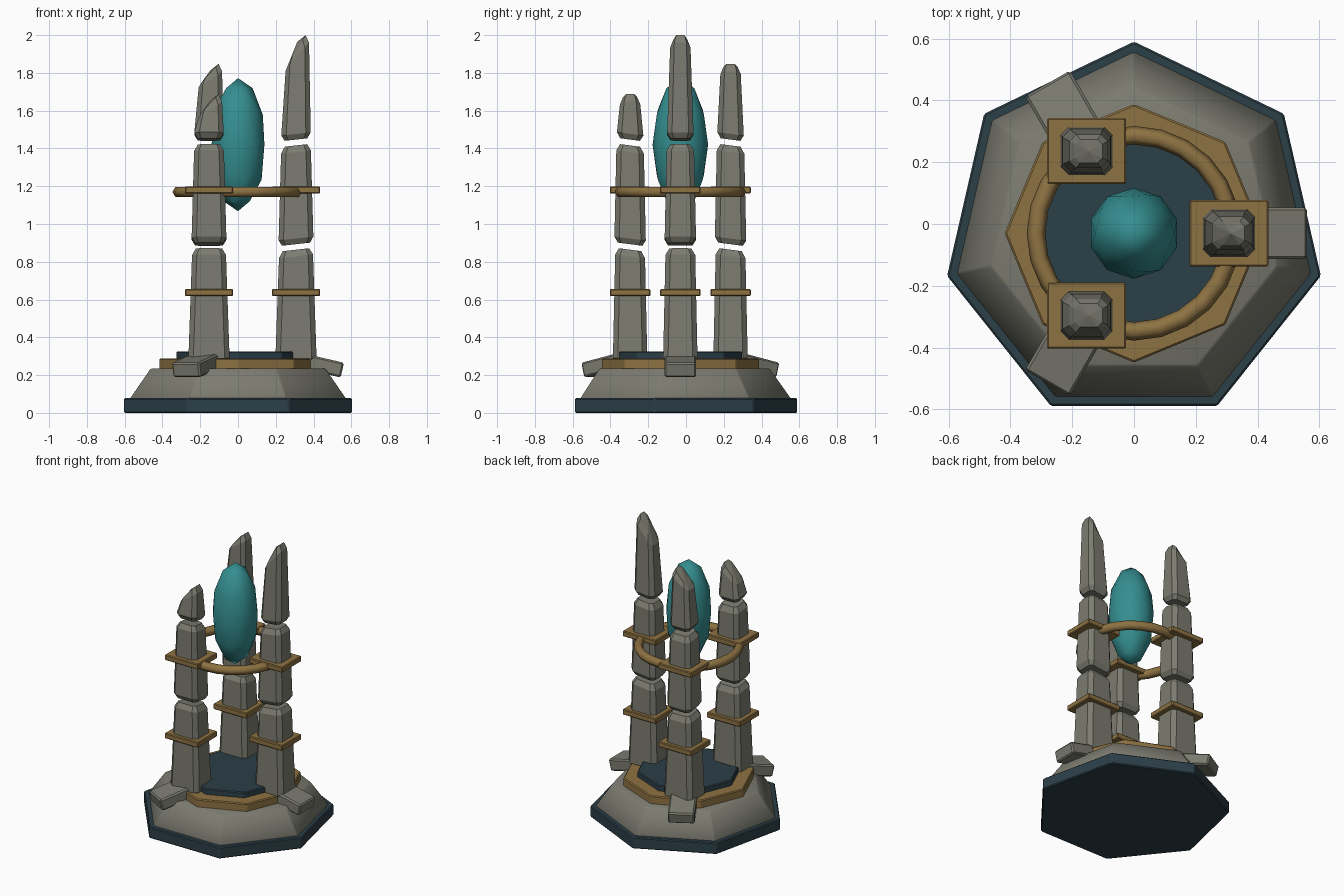
import bpy, bmesh, math
from mathutils import Matrix, Vector

if "Cube" in bpy.data.objects:
    bpy.data.objects.remove(bpy.data.objects["Cube"])

CY = -0.03  # centre of the layout in y


def material(name, rgb):
    m = bpy.data.materials.new(name)
    m.diffuse_color = (*rgb, 1)
    m.use_nodes = True
    m.node_tree.nodes["Principled BSDF"].inputs["Base Color"].default_value = m.diffuse_color
    return m


STONE = material("stone", (0.20, 0.20, 0.165))
GOLD = material("bronze", (0.27, 0.17, 0.055))
DARK = material("dark_slate", (0.025, 0.05, 0.065))
TEAL = material("teal_crystal", (0.035, 0.27, 0.28))


def finish(name, bm, mat, smooth=None, bevel=0):
    bmesh.ops.recalc_face_normals(bm, faces=bm.faces)
    if bevel:
        bmesh.ops.bevel(bm, geom=bm.edges[:], offset=bevel, segments=1,
                        affect='EDGES', profile=0.5)
    me = bpy.data.meshes.new(name)
    bm.to_mesh(me)
    bm.free()
    ob = bpy.data.objects.new(name, me)
    bpy.context.collection.objects.link(ob)
    me.materials.append(mat)
    if smooth:
        bpy.ops.object.select_all(action='DESELECT')
        ob.select_set(True)
        bpy.context.view_layer.objects.active = ob
        bpy.ops.object.shade_smooth_by_angle(angle=math.radians(smooth))
    return ob


def loft(bm, rings, tip=None):
    """Skin a list of vertex loops, cap the bottom, cap the top or fan it to a tip."""
    loops = [[bm.verts.new(p) for p in r] for r in rings]
    n = len(loops[0])
    for a, b in zip(loops, loops[1:]):
        for i in range(n):
            j = (i + 1) % n
            bm.faces.new((a[i], a[j], b[j], b[i]))
    bm.faces.new(loops[0][::-1])
    if tip is None:
        bm.faces.new(loops[-1])
    else:
        t = bm.verts.new(tip)
        for i in range(n):
            bm.faces.new((loops[-1][i], loops[-1][(i + 1) % n], t))


def tier(name, n, r0, r1, z0, z1, mat, smooth=None, bevel=0.006):
    bm = bmesh.new()
    ang = [math.pi / 2 + math.tau * i / n for i in range(n)]
    loft(bm, [[(r * math.cos(a), CY + r * math.sin(a), z) for a in ang]
              for r, z in ((r0, z0), (r1, z1))])
    return finish(name, bm, mat, smooth, bevel)


def box(name, size, matrix, mat, bevel):
    bm = bmesh.new()
    bmesh.ops.create_cube(bm, size=1)
    bmesh.ops.scale(bm, vec=size, verts=bm.verts)
    bmesh.ops.transform(bm, matrix=matrix, verts=bm.verts)
    return finish(name, bm, mat, bevel=bevel)


def ring(c, hx, hy, zfun, ch=0.026):
    """Rectangle with chamfered corners; zfun gives the height from the local offset."""
    pts = [(hx, -hy + ch), (hx, hy - ch), (hx - ch, hy), (-hx + ch, hy),
           (-hx, hy - ch), (-hx, -hy + ch), (-hx + ch, -hy), (hx - ch, -hy)]
    return [(c[0] + x, c[1] + y, zfun(x, y)) for x, y in pts]


def block(name, c, low, high, z0, z1, tilt, base_tilt):
    """Tapered pillar stone with chamfered ends."""
    t = lambda z, k=1: (lambda x, y: z + k * (tilt[0] * x + tilt[1] * y))
    k = 1 if base_tilt else 0
    (ax, ay), (bx, by) = low, high
    bm = bmesh.new()
    loft(bm, [ring(c, ax - .018, ay - .018, t(z0, k), .018),
              ring(c, ax, ay, t(z0 + .03, k)),
              ring(c, bx, by, t(z1 - .035)),
              ring(c, bx - .02, by - .02, t(z1), .018)])
    finish(name, bm, STONE)


def tip_block(name, c, z0, peak, drop, tilt):
    """Top stone broken off at a slant, rising towards +x."""
    t = lambda z: (lambda x, y: z + tilt[0] * x + tilt[1] * y)
    slope = lambda lo, hi, h: (lambda x, y: lo + (hi - lo) * (x + h) / (2 * h))
    d = (c[0] + 0.007, c[1])
    bm = bmesh.new()
    loft(bm, [ring(c, .060, .052, t(z0), .018),
              ring(c, .078, .070, t(z0 + .03)),
              ring(d, .062, .054, slope(peak - drop, peak - .04, .062), .022),
              ring(d, .044, .038, slope(peak - drop * .76, peak, .044), .016)],
         tip=(d[0], d[1], peak - .035))
    finish(name, bm, STONE)


# Stepped base
tier("base_plinth", 7, 0.62, 0.62, 0, 0.078, DARK)
tier("base_stone", 7, 0.592, 0.475, 0.07, 0.235, STONE, smooth=62)
tier("base_trim", 8, 0.418, 0.418, 0.225, 0.288, GOLD)
tier("base_floor", 8, 0.328, 0.328, 0.27, 0.326, DARK)

# Three pillars: tip height, slant of the break, tilt of the joints
specs = [(2.0, 0.19, (0.11, 0)), (1.848, 0.125, (0, -0.13)), (1.688, 0.125, (0, -0.13))]
for i, (peak, drop, tilt) in enumerate(specs):
    a = math.tau * i / 3
    out = Vector((math.cos(a), math.sin(a), 0))
    c = Vector((0, CY, 0)) + out * 0.307
    n = i + 1
    block(f"pillar_lower_{n}", c, (.109, .091), (.090, .079), 0.26, 0.864, tilt, False)
    block(f"pillar_middle_{n}", c, (.092, .083), (.079, .073), 0.893, 1.416, tilt, True)
    tip_block(f"pillar_tip_{n}", c, 1.447, peak, drop, tilt)
    # Bronze collars
    for label, z in (("lower", 0.637), ("upper", 1.18)):
        box(f"collar_{label}_{n}", (.256, .214, .038),
            Matrix.Translation((c.x, c.y, z)), GOLD, .005)
    # Sloping foot stone
    m = (Matrix.Translation(Vector((0, CY, 0.25)) + out * 0.45)
         @ Matrix.Rotation(a, 4, 'Z') @ Matrix.Rotation(math.radians(13), 4, 'Y'))
    box(f"foot_stone_{n}", (.21, .168, .08), m, STONE, .009)

# Bronze ring joining the pillars
bm = bmesh.new()
N = 24
rows = []
for i in range(N):
    a = math.tau * i / N
    rows.append([])
    for k in range(6):
        b = math.tau * k / 6
        r = 0.317 + 0.03 * math.cos(b)
        rows[i].append(bm.verts.new((r * math.cos(a), CY + r * math.sin(a),
                                     1.17 + 0.03 * math.sin(b))))
for i in range(N):
    p, q = rows[i], rows[(i + 1) % N]
    for k in range(6):
        l = (k + 1) % 6
        bm.faces.new((p[k], q[k], q[l], p[l]))
finish("pillar_ring", bm, GOLD, smooth=65)

# Floating crystal
bm = bmesh.new()
bmesh.ops.create_icosphere(bm, subdivisions=2, radius=1)
bmesh.ops.scale(bm, vec=(.147, .147, .352), verts=bm.verts)
bmesh.ops.translate(bm, vec=(0, CY, 1.42), verts=bm.verts)
finish("crystal", bm, TEAL, smooth=60)
